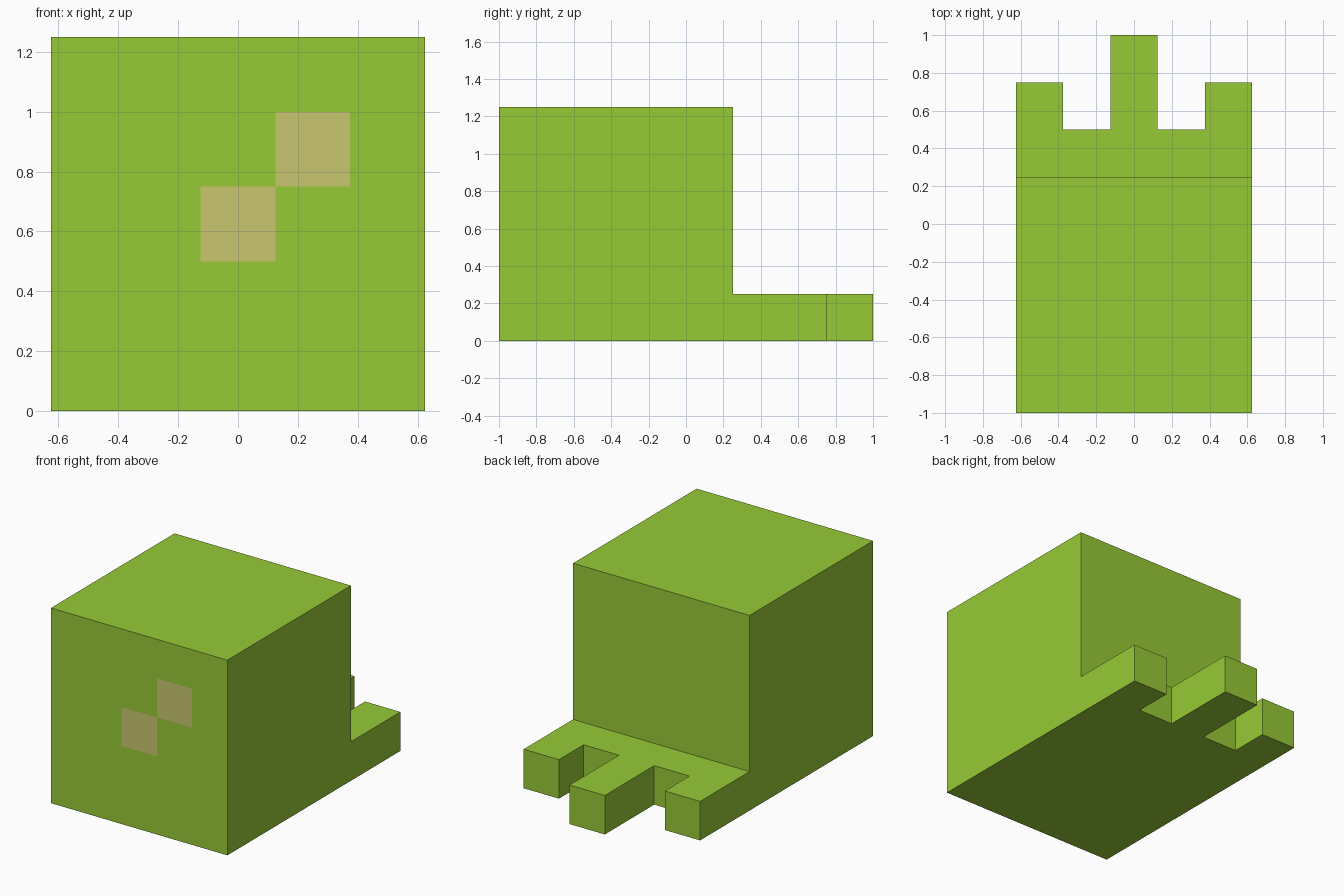
import bpy, bmesh
from mathutils import Vector

if "Cube" in bpy.data.objects:
    bpy.data.objects.remove(bpy.data.objects["Cube"])


def material(name, rgb):
    m = bpy.data.materials.new(name)
    m.diffuse_color = (*rgb, 1)
    m.use_nodes = True
    m.node_tree.nodes["Principled BSDF"].inputs["Base Color"].default_value = m.diffuse_color
    return m


green = material("lime_green", (0.31, 0.59, 0.038))
tan = material("pale_tan", (0.578, 0.565, 0.156))

bm = bmesh.new()


def raise_faces(faces, height):
    """Extrude faces upward and return the raised caps."""
    out = bmesh.ops.extrude_face_region(bm, geom=faces)["geom"]
    bmesh.ops.translate(bm, vec=(0, 0, height),
                        verts=[g for g in out if isinstance(g, bmesh.types.BMVert)])
    return [g for g in out if isinstance(g, bmesh.types.BMFace)]


# Footprint: leg square and toe strip sharing the ankle edge
W = 0.625
half = [(W, 0.25), (W, 0.75), (0.375, 0.75), (0.375, 0.5), (0.125, 0.5), (0.125, 1.0)]
toes = [bm.verts.new((x, y, 0)) for x, y in half]
toes += [bm.verts.new((-x, y, 0)) for x, y in reversed(half)]
heel = [bm.verts.new((x, -1, 0)) for x in (-W, W)]
toe_face = bm.faces.new(toes)
leg_face = bm.faces.new([heel[0], heel[1], toes[0], toes[-1]])

# Raise the whole foot, then the leg block
caps = raise_faces([toe_face, leg_face], 0.25)
raise_faces([f for f in caps if f.calc_center_median().y < 0], 1.0)
bmesh.ops.recalc_face_normals(bm, faces=bm.faces)
bmesh.ops.dissolve_limit(bm, angle_limit=0.01, verts=bm.verts, edges=bm.edges)

# Cut the front wall into a grid for the two painted squares
cuts = [((x, 0, 0), (1, 0, 0)) for x in (-0.125, 0.125, 0.375)]
cuts += [((0, 0, z), (0, 0, 1)) for z in (0.5, 0.75, 1.0)]
for co, no in cuts:
    front = [f for f in bm.faces if f.normal.y < -0.9 and f.calc_center_median().y < -0.99]
    edges = list({e for f in front for e in f.edges})
    verts = list({v for f in front for v in f.verts})
    bmesh.ops.bisect_plane(bm, geom=front + edges + verts, plane_co=co, plane_no=no)

squares = [Vector((0, -1, 0.625)), Vector((0.25, -1, 0.875))]
for f in bm.faces:
    c = f.calc_center_median()
    f.material_index = int(any((c - s).length < 0.02 for s in squares))

mesh = bpy.data.meshes.new("blocky_foot")
bm.to_mesh(mesh)
bm.free()
mesh.materials.append(green)
mesh.materials.append(tan)
bpy.context.collection.objects.link(bpy.data.objects.new("blocky_foot", mesh))
